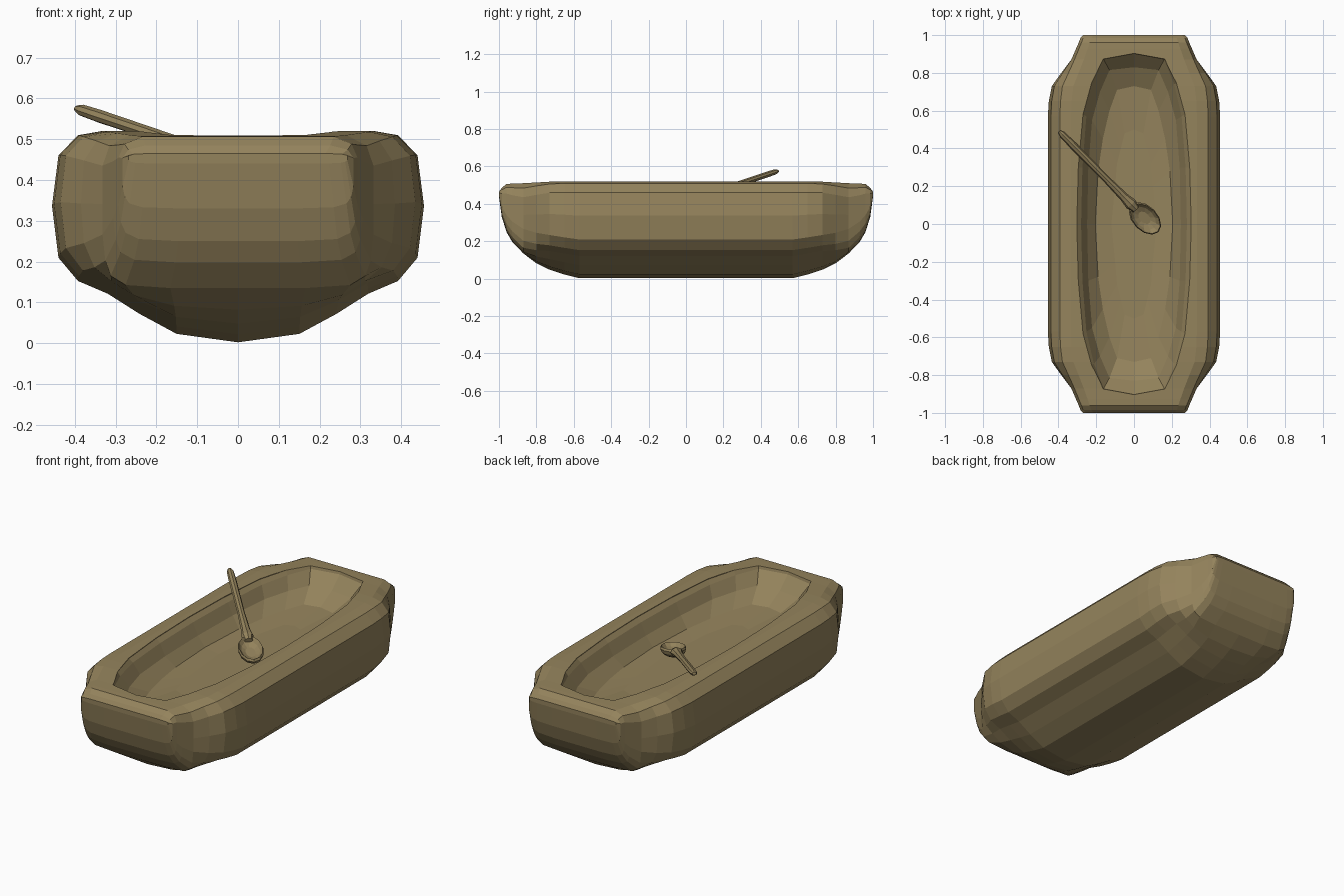
import bpy, bmesh, math
from mathutils import Vector, Matrix

if "Cube" in bpy.data.objects:
    bpy.data.objects.remove(bpy.data.objects["Cube"])

wood = bpy.data.materials.new("olive_wood")
wood.diffuse_color = (0.296, 0.227, 0.107, 1)
wood.use_nodes = True
wood.node_tree.nodes["Principled BSDF"].inputs["Base Color"].default_value = wood.diffuse_color


def finish(name, bm):
    """Turn a bmesh into a flat-shaded wooden object."""
    bmesh.ops.recalc_face_normals(bm, faces=bm.faces[:])
    mesh = bpy.data.meshes.new(name)
    bm.to_mesh(mesh)
    bm.free()
    mesh.materials.append(wood)
    obj = bpy.data.objects.new(name, mesh)
    bpy.context.collection.objects.link(obj)
    return obj


def loft(bm, rings):
    """Skin a list of closed rings and cap both ends."""
    rows = [[bm.verts.new(p) for p in ring] for ring in rings]
    n = len(rows[0])
    for a, b in zip(rows, rows[1:]):
        for i in range(n):
            j = (i + 1) % n
            bm.faces.new((a[i], a[j], b[j], b[i]))
    bm.faces.new(rows[0])
    bm.faces.new(rows[-1])


# Hull: blend between a bulging middle section and a boxy end section
MID = [(0, 0), (.33, .04), (.53, .135), (.70, .23), (.86, .29), (.965, .40),
       (1, .645), (.965, .885), (.86, .98), (.73, 1)]
END = [(0, 0), (.5, 0), (.83, .02), (.94, .08), (.98, .18), (1, .35),
       (1, .55), (1, .8), (.95, .93), (.80, 1)]
# y, half width, bottom z, top z, blend towards the end section
STATIONS = [(.57, .456, .002, .52, 0), (.65, .451, .022, .52, .03),
            (.73, .435, .048, .518, .12), (.80, .385, .082, .514, .45),
            (.87, .332, .135, .51, 1), (.93, .306, .198, .508, 1),
            (.96, .293, .25, .506, 1), (.985, .283, .33, .485, 1),
            (1.0, .268, .44, .465, 1)]


def section(y, w, z0, z1, t):
    half = []
    for (mx, mz), (ex, ez) in zip(MID, END):
        half.append((w * (mx + (ex - mx) * t), z0 + (z1 - z0) * (mz + (ez - mz) * t)))
    ring = half + [(-x, z) for x, z in reversed(half[1:])]
    return [(x, y, z) for x, z in ring]


bm = bmesh.new()
rings = [section(-s[0], *s[1:]) for s in reversed(STATIONS)]
rings += [section(*s) for s in STATIONS]
loft(bm, rings)
trough = finish("trough", bm)


# Cavity cutter: stacked outlines, each given by one quarter
def outline(quarter, z):
    right = quarter + [(x, -y) for x, y in reversed(quarter[:-1])]
    ring = right + [(-x, y) for x, y in reversed(right[1:-1])]
    return [(x, y, z) for x, y in ring]


LIP = [(0, .905), (.165, .875), (.225, .745), (.27, .58), (.295, .30), (.303, 0)]
RIM = [(0, .90), (.16, .87), (.212, .74), (.252, .57), (.273, .30), (.28, 0)]
WALL = [(0, .83), (.13, .815), (.18, .70), (.222, .55), (.242, .30), (.248, 0)]
FLOOR = [(0, .73), (.09, .71), (.13, .60), (.165, .45), (.19, .28), (.205, 0)]
BED = [(0, .50), (.05, .48), (.07, .40), (.09, .32), (.10, .20), (.12, 0)]
bm = bmesh.new()
loft(bm, [outline(LIP, .60), outline(LIP, .517), outline(RIM, .495),
          outline(WALL, .43), outline(FLOOR, .375), outline(BED, .36)])
cutter = finish("cavity_cutter", bm)
cutter.hide_render = True
cutter.hide_viewport = True
cut = trough.modifiers.new("cavity", 'BOOLEAN')
cut.operation = 'DIFFERENCE'
cut.solver = 'EXACT'
cut.object = cutter

# Spoon, built along local +X from the bowl and then tilted onto the rim
start, tip = Vector((.058, .03, .423)), Vector((-.395, .49, .575))
place = Matrix.Translation(start) @ (tip - start).to_track_quat('X', 'Z').to_matrix().to_4x4()
length = (tip - start).length

bm = bmesh.new()
bmesh.ops.create_uvsphere(bm, u_segments=12, v_segments=8, radius=1)
for v in bm.verts:
    r = math.hypot(v.co.x, v.co.y)
    if v.co.z > .01:  # hollow the upper half
        v.co.z = .25 if r > .8 else (-.15 if r > .5 else -.4)
    v.co = Vector((v.co.x * .105, v.co.y * .066, v.co.z * .045))
bm.transform(place)
finish("spoon_bowl", bm)

bm = bmesh.new()
HANDLE = [(.07, .022), (.11, .032), (.16, .024), (.30, .019),
          (length - .08, .020), (length - .02, .018), (length, .010)]
loft(bm, [[(x, r * math.cos(a * math.pi / 4), .8 * r * math.sin(a * math.pi / 4))
           for a in range(8)] for x, r in HANDLE])
bm.transform(place)
finish("spoon_handle", bm)
